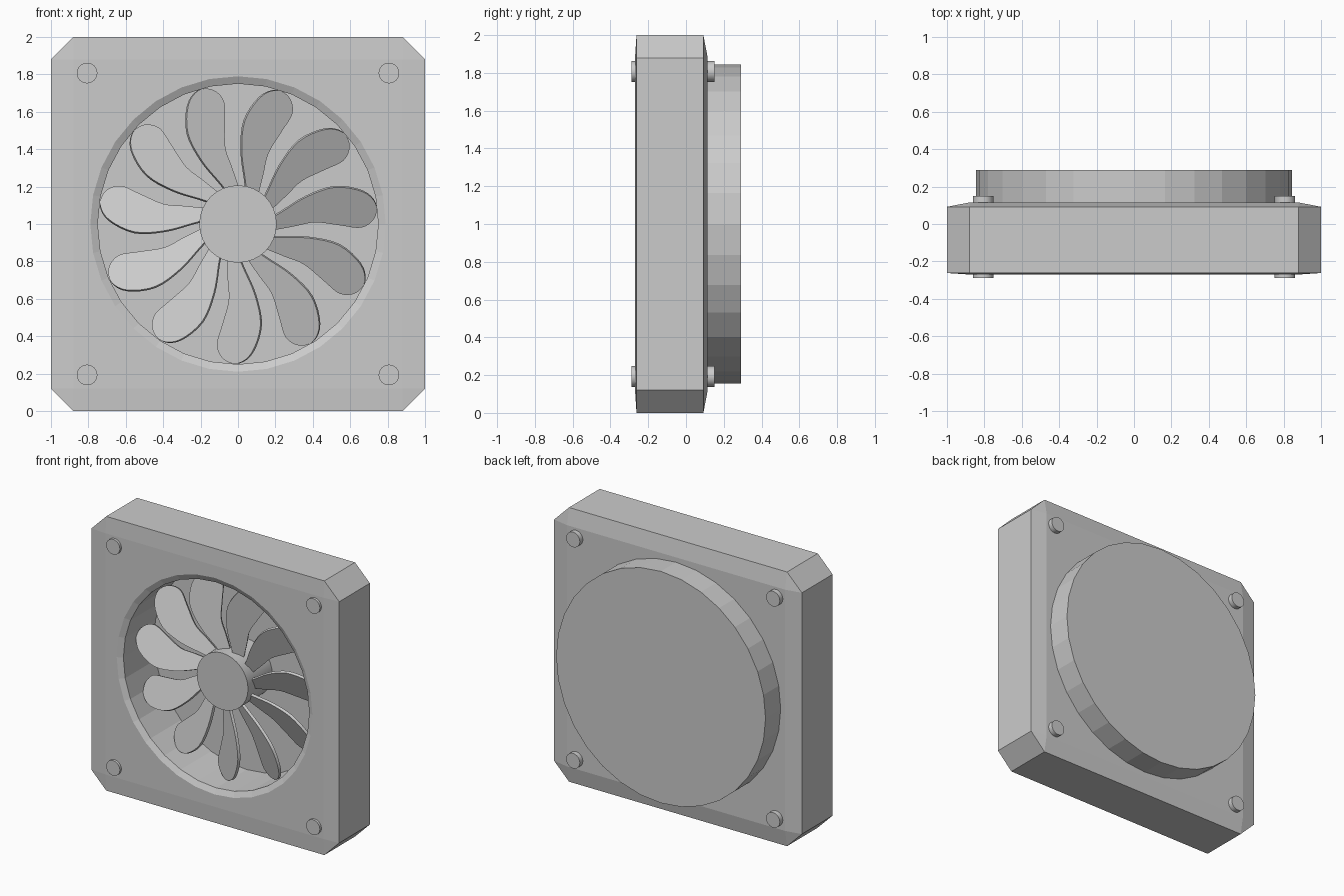
import bpy, bmesh, math
from mathutils import Vector, Matrix

if "Cube" in bpy.data.objects:
    bpy.data.objects.remove(bpy.data.objects["Cube"])

CENTRE = Vector((0, 0, 1))
SIDES = 32


def make_object(name, bm, smooth=False):
    bmesh.ops.recalc_face_normals(bm, faces=bm.faces[:])
    me = bpy.data.meshes.new(name)
    bm.to_mesh(me)
    bm.free()
    ob = bpy.data.objects.new(name, me)
    bpy.context.collection.objects.link(ob)
    if smooth:
        bpy.ops.object.select_all(action='DESELECT')
        ob.select_set(True)
        bpy.context.view_layer.objects.active = ob
        bpy.ops.object.shade_smooth_by_angle(angle=math.radians(30))
    return ob


def loft(name, rings, smooth=False):
    """Capped solid through rings of (x, y, z) points of equal count."""
    bm = bmesh.new()
    rows = [[bm.verts.new(p) for p in ring] for ring in rings]
    for a, b in zip(rows, rows[1:]):
        for i in range(len(a)):
            j = (i + 1) % len(a)
            bm.faces.new((a[i], a[j], b[j], b[i]))
    bm.faces.new(rows[0])
    bm.faces.new(rows[-1])
    bmesh.ops.remove_doubles(bm, verts=bm.verts[:], dist=1e-4)
    return make_object(name, bm, smooth)


def turned(name, profile, x=0, z=1, sides=SIDES, smooth=False):
    """Solid along y from (radius, y) pairs."""
    rings = []
    for r, y in profile:
        rings.append([(x + r * math.sin(2 * math.pi * k / sides), y,
                       z + r * math.cos(2 * math.pi * k / sides))
                      for k in range(sides)])
    return loft(name, rings, smooth)


# Housing: square block with cut corners and shallow sloped front and back
def octagon(y, c=0.12):
    pts = [(1, 1 - c), (1 - c, 1), (c - 1, 1), (-1, 1 - c),
           (-1, c - 1), (c - 1, -1), (1 - c, -1), (1, c - 1)]
    return [(x, y, 1 + z) for x, z in pts]


def square(y, h=0.88):
    pts = [(h, h), (h, h), (-h, h), (-h, h), (-h, -h), (-h, -h), (h, -h), (h, -h)]
    return [(x, y, 1 + z) for x, z in pts]


housing = loft("housing", [square(-0.27), octagon(-0.262), octagon(0.092), square(0.115)])

# Round recess with a shallow rim, cut into the front
cutter = turned("recess_cutter", [(0.85, -0.30), (0.79, -0.27), (0.75, -0.25), (0.75, 0.10)])
cutter.hide_render = True
mod = housing.modifiers.new("recess", 'BOOLEAN')
mod.object = cutter
mod.operation = 'DIFFERENCE'
mod.solver = 'EXACT'
bpy.context.view_layer.objects.active = housing
bpy.ops.object.modifier_apply(modifier=mod.name)
bpy.data.objects.remove(cutter)

# Round motor cover on the back
turned("back_cover", [(0.845, 0.105), (0.845, 0.29)])

# Hub
turned("hub", [(0.207, -0.18), (0.207, 0.105)], smooth=True)

# Corner bolts running through the housing
for sx in (-1, 1):
    for sz in (-1, 1):
        turned("bolt", [(0.055, -0.288), (0.055, 0.15)],
               x=0.807 * sx, z=1 + 0.807 * sz, smooth=True)

# Fan blades: curved outline (across, outward), pitched about the radius
OUTLINE = [(-0.06, 0.18), (-0.055, 0.30), (-0.05, 0.41), (-0.085, 0.54),
           (-0.113, 0.65), (-0.075, 0.725), (0.0, 0.745), (0.075, 0.685),
           (0.12, 0.54), (0.09, 0.38), (0.03, 0.24), (0.005, 0.18)]


def smooth_curve(pts, steps=4):
    out = []
    v = [Vector(p) for p in pts]
    for i in range(len(v) - 1):
        p0, p1, p2, p3 = v[max(i - 1, 0)], v[i], v[i + 1], v[min(i + 2, len(v) - 1)]
        for s in range(steps):
            t = s / steps
            out.append(0.5 * (2 * p1 + (p2 - p0) * t + (2 * p0 - 5 * p1 + 4 * p2 - p3) * t * t
                              + (3 * p1 - p0 - 3 * p2 + p3) * t ** 3))
    return out + [v[-1]]


PITCH = 0.45
shape = smooth_curve(OUTLINE)
normal = Vector((PITCH, 1, 0)).normalized() * 0.02
base = [Vector((p.x, -0.12 - PITCH * p.x, -p.y)) for p in shape]
for k in range(11):
    rot = Matrix.Rotation(2 * math.pi * k / 11, 3, 'Y')
    loft("fan_blade", [[rot @ p + CENTRE for p in base],
                       [rot @ (p + normal) + CENTRE for p in base]], smooth=True)
